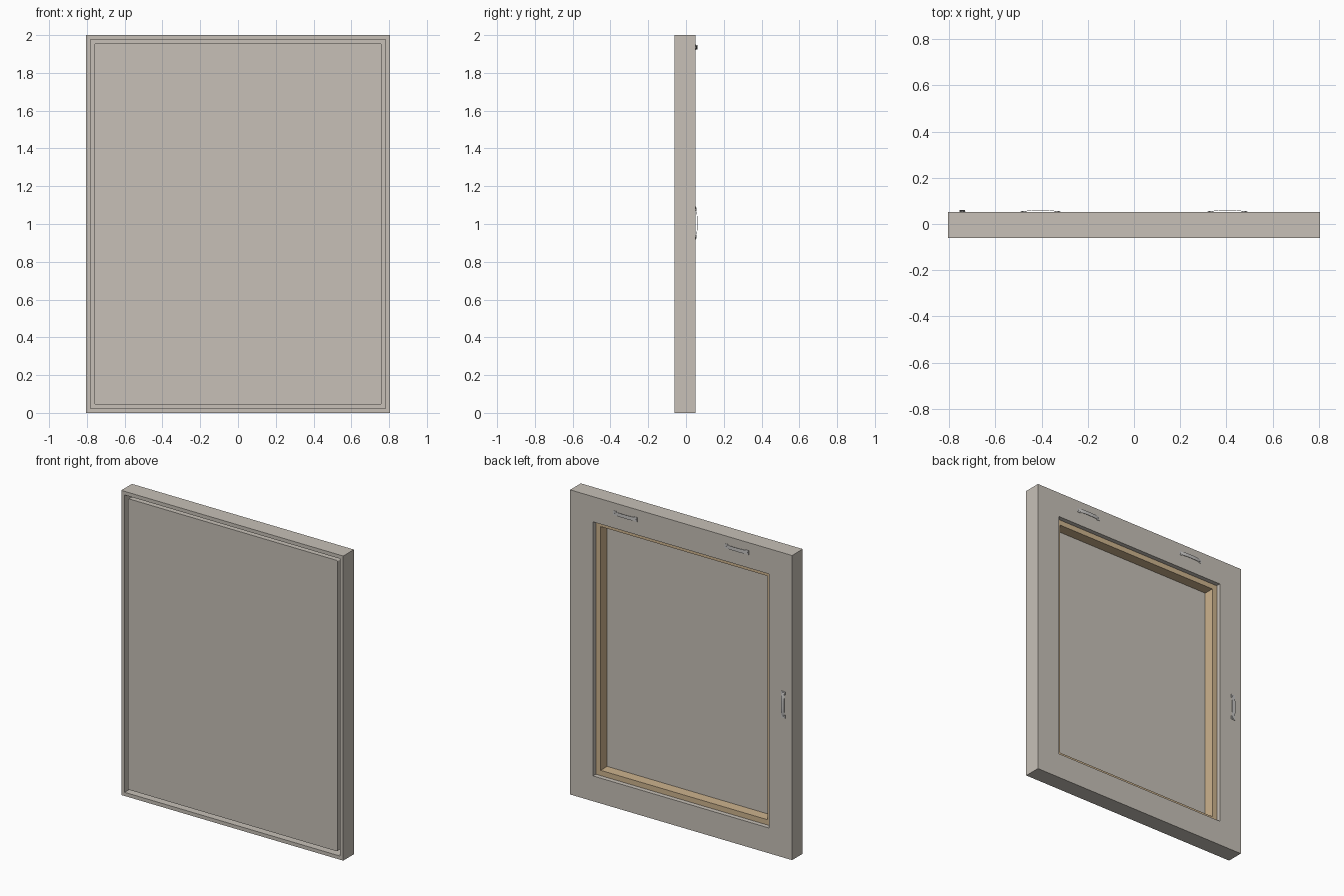
import bpy, bmesh, math
from mathutils import Matrix, Vector

if "Cube" in bpy.data.objects:
    bpy.data.objects.remove(bpy.data.objects["Cube"])

W, H = 0.806, 2.0            # half width, height
YF, YB = -0.06, 0.051        # front and back of the frame


def material(name, rgb):
    m = bpy.data.materials.new(name)
    m.diffuse_color = (*rgb, 1)
    m.use_nodes = True
    m.node_tree.nodes["Principled BSDF"].inputs["Base Color"].default_value = m.diffuse_color
    return m


GREY = material("warm grey", (0.57, 0.53, 0.475))
WOOD = material("pale wood", (0.61, 0.45, 0.27))
METAL = material("light metal", (0.56, 0.55, 0.54))


def finish(name, bm, mat):
    bmesh.ops.recalc_face_normals(bm, faces=bm.faces)
    me = bpy.data.meshes.new(name)
    bm.to_mesh(me)
    bm.free()
    me.materials.append(mat)
    ob = bpy.data.objects.new(name, me)
    bpy.context.collection.objects.link(ob)
    return ob


def rect_loop(inset, r):
    """Rectangle inset from the outer border, with optional round corners."""
    a, lo, hi = W - inset, inset, H - inset
    corners = [(a, hi, 0), (-a, hi, 90), (-a, lo, 180), (a, lo, 270)]
    if r <= 0:
        return [(x, z) for x, z, _ in corners]
    pts = []
    for x, z, ang in corners:
        cx = x - math.copysign(r, x)
        cz = z - r if z > 1 else z + r
        for k in range(5):
            t = math.radians(ang + k * 22.5)
            pts.append((cx + r * math.cos(t), cz + r * math.sin(t)))
    return pts


def sweep(name, profile, mat, r=0, closed=True):
    """Carry an (inset, y) profile around the rectangle; cap it if open."""
    bm = bmesh.new()
    loops = [[bm.verts.new((x, y, z)) for x, z in rect_loop(i, r)] for i, y in profile]
    n = len(loops[0])
    pairs = list(zip(loops, loops[1:]))
    if closed:
        pairs.append((loops[-1], loops[0]))
    for p, q in pairs:
        for k in range(n):
            j = (k + 1) % n
            bm.faces.new((p[k], p[j], q[j], q[k]))
    if not closed:
        bm.faces.new(loops[0])
        bm.faces.new(loops[-1])
    return finish(name, bm, mat)


# L-section outer frame: thin front rim and wide back plate
PLATE = 0.021
sweep("outer_frame", [(0, YF), (0.024, YF), (0.024, PLATE), (0.166, PLATE),
                      (0.166, YB), (0, YB)], GREY)

# Canvas stretched over the bars: front sheet with wrapped sides
C, CF = 0.045, -0.053
sweep("canvas", [(C, CF), (C, PLATE), (C + 0.003, PLATE), (C + 0.003, CF + 0.004)],
      GREY, r=0.008, closed=False)

# Wooden stretcher bars
sweep("stretcher_bars", [(C + 0.004, CF + 0.005), (0.2, CF + 0.005),
                         (0.2, PLATE - 0.001), (C + 0.004, PLATE - 0.001)], WOOD)


def handle(name, x, z, upright):
    """Low arched pull with two feet and screw heads, along local X."""
    bm = bmesh.new()
    L, n, t = 0.085, 12, 0.002
    rings = []
    for k in range(n + 1):                       # arched grip
        u = -1 + 2 * k / n
        y = YB + 0.0095 * (1 - abs(u) ** 3)
        hw = 0.012 if abs(u) < 0.75 else 0.008
        rings.append([bm.verts.new((u * L, y - dy, s * hw))
                      for dy, s in ((0, -1), (0, 1), (t, 1), (t, -1))])
    for p, q in zip(rings, rings[1:]):
        for k in range(4):
            j = (k + 1) % 4
            bm.faces.new((p[k], p[j], q[j], q[k]))
    bm.faces.new(rings[0])
    bm.faces.new(rings[-1])
    for s in (-1, 1):                            # feet and screws
        m = Matrix.Translation((s * 0.076, YB + 0.001, 0)) @ Matrix.Diagonal((0.022, 0.003, 0.028, 1))
        bmesh.ops.create_cube(bm, size=1, matrix=m)
        m = Matrix.Translation((s * 0.078, YB + 0.003, 0)) @ Matrix.Rotation(math.pi / 2, 4, 'X')
        bmesh.ops.create_cone(bm, cap_ends=True, segments=10, radius1=0.004,
                              radius2=0.004, depth=0.004, matrix=m)
    if upright:
        bmesh.ops.rotate(bm, verts=bm.verts, cent=(0, 0, 0),
                         matrix=Matrix.Rotation(math.pi / 2, 3, 'Y'))
    bmesh.ops.translate(bm, verts=bm.verts, vec=Vector((x, 0, z)))
    return finish(name, bm, METAL)


# Carry handles on the back: two along the top, one on the side
handle("top_handle_left", -0.405, 1.935, False)
handle("top_handle_right", 0.405, 1.935, False)
handle("side_handle", -0.743, 1.005, True)
